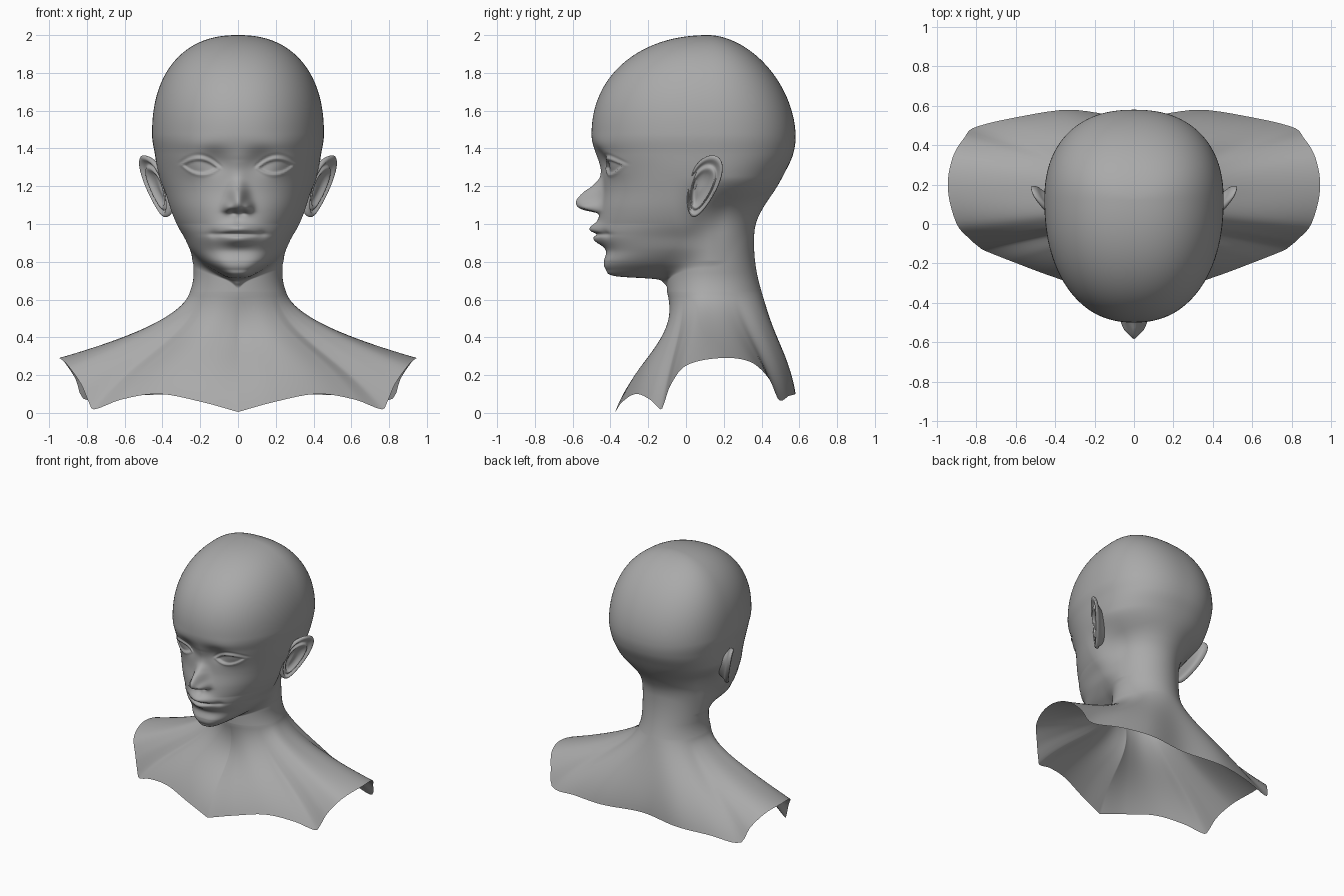
import bpy, bmesh
from math import sin, cos, pi, exp, tanh, radians

if "Cube" in bpy.data.objects:
    bpy.data.objects.remove(bpy.data.objects["Cube"], do_unlink=True)

AXIS_Y = 0.12      # vertical axis shared by skull and neck
COLUMNS = 220
DOME_RINGS = 64
RINGS_PER_KEY = 12
BUST_RINGS = 28

clay = bpy.data.materials.new("clay grey")
clay.use_nodes = True
clay.diffuse_color = (0.4, 0.4, 0.4, 1)
clay.node_tree.nodes["Principled BSDF"].inputs["Base Color"].default_value = (0.4, 0.4, 0.4, 1)


def clamp(value, low=0.0, high=1.0):
    return max(low, min(high, value))


def ease(value):
    value = clamp(value)
    return value * value * (3 - 2 * value)


def curve(keys, t):
    """Smooth interpolation of rows (t, value, value, ...)."""
    if t <= keys[0][0]:
        return keys[0][1:]
    if t >= keys[-1][0]:
        return keys[-1][1:]
    i = next(k for k in range(len(keys) - 1) if t <= keys[k + 1][0])
    before, start, end, after = keys[max(i - 1, 0)], keys[i], keys[i + 1], keys[min(i + 2, len(keys) - 1)]
    span = end[0] - start[0]
    s = (t - start[0]) / span
    result = []
    for p, a, b, q in zip(before[1:], start[1:], end[1:], after[1:]):
        m = (b - p) / (end[0] - before[0]) * span
        n = (q - a) / (after[0] - start[0]) * span
        result.append(a + s * m + s * s * (3 * (b - a) - 2 * m - n) + s ** 3 * (2 * (a - b) + m + n))
    return result


def bump(x, z, centre_x, centre_z, size_x, size_z):
    return exp(-(((x - centre_x) / size_x) ** 2 + ((z - centre_z) / size_z) ** 2) / 2)


# Face and jaw below the dome: height, half width, depth to the face, depth to the back
SKULL = [
    (1.6, .447, .605, .44), (1.47, .455, .62, .46), (1.37, .44, .597, .447), (1.28, .425, .565, .407),
    (1.18, .4, .56, .35), (1.08, .37, .575, .27), (1, .335, .58, .2),
    (.93, .29, .575, .15), (.86, .25, .54, .12), (.8, .195, .555, .1),
    (.76, .14, .545, .08), (.725, .08, .5, .05), (.707, .05, .27, .03),
    (.68, .02, .2, .02), (.64, 0, .08, 0),
]
SKULL = [(index - 1, *row) for index, row in enumerate(SKULL)]

# Nose ridge: height, projection, half width
NOSE = [(1.04, 0, .04), (1.058, .015, .04), (1.075, .09, .038), (1.1, .127, .036),
        (1.13, .131, .034), (1.17, .1, .032), (1.2, .058, .031), (1.25, .015, .03), (1.34, 0, .035)]

# Bust edge: angle, edge point, then the flow of each column as fractions
EDGE = [
    (0, 0, -.375, .005, -.3, .5, .58, .5), (14, .2, -.335, .06, -.2, .49, .57, .5),
    (30, .42, -.265, .1, -.07, .44, .57, .5), (46, .62, -.19, .07, 0, .39, .58, .51),
    (57, .765, -.132, .018, .03, .36, .58, .52), (60, .785, -.118, .045, .04, .35, .57, .52),
    (68, .83, -.08, .15, .05, .33, .52, .55),
    (78, .9, 0, .25, .05, .31, .45, .6), (92, .945, .18, .29, .04, .31, .37, .64),
    (106, .92, .34, .27, .04, .31, .4, .62), (118, .86, .44, .18, .05, .3, .5, .56),
    (127, .81, .49, .07, .08, .3, .61, .52), (142, .58, .545, .09, .15, .3, .74, .55),
    (156, .33, .58, .1, .25, .32, .85, .6), (180, 0, .54, .11, .35, .33, .93, .67),
    (204, -.33, .58, .1, .25, .32, .85, .6),
]


def oval(side, front, width, depth, power):
    width, depth = max(width, 1e-6), max(depth, 1e-6)
    return ((abs(side) / width) ** power + (abs(front) / depth) ** power) ** (-1 / power)


def dome(h):
    """Rounded crown: section at height fraction h."""
    sizes = [size * max(1 - h ** power, 0) ** (1 / power)
             for size, power in ((0.455, 2.3), (0.62, 2.15), (0.46, 1.8))]
    return (1.47 + 0.53 * h, *sizes)


def radius(angle, z, width, face, back):
    """Skull and neck outlines blended into one."""
    side, front = sin(angle), cos(angle)
    # The jaw narrows into the neck behind its corner
    behind = ease((abs(angle) - 1.05) / 0.9) * ease((1.25 - z) / 0.3)
    width += (min(width, 0.2) - width) * behind
    if front > 0:
        head = oval(side, front, width, face, 2.2 + 0.8 * clamp((1 - z) / 0.25))
    else:
        head = oval(side, front, width, back, 2 + 0.3 * ease((z - 1.08) / 0.3))
    if z > 1.3:
        return head
    neck_width = 0.235 + 2 * max(0, 0.74 - z) ** 2
    neck_depth = 0.22 if front > 0 else 0.24 + 0.6 * (z - 0.9) ** 2
    neck = oval(side, front, neck_width, neck_depth, 2)
    blend = 0.08
    overlap = max(blend - abs(head - neck), 0) / blend
    return max(head, neck) + overlap * overlap * blend / 4


def face_relief(x, z):
    """Forward offset of the facial features."""
    x = abs(x)
    # Nose, nostril wings and openings
    height, half = curve(NOSE, z)
    relief = height * exp(-(x / half) ** 2 / 2)
    relief += 0.04 * bump(x, z, .052, 1.088, .018, .019)
    relief -= 0.02 * bump(x, z, .028, 1.062, .014, .01)
    # Brow, eye socket and eyeball
    relief += 0.006 * bump(x, z, .2, 1.42, .09, .03)
    relief -= 0.034 * bump(x, z, .125, 1.33, .055, .045)
    relief += 0.02 * bump(x, z, .2, 1.305, .07, .04)
    # Almond eye opening, lid rim and lid crease
    dx = x - 0.2
    dz = z - 1.303 - 0.08 * dx
    almond = (dx / 0.088) ** 2 + abs(dz) / 0.034
    relief -= 0.005 * (1 + tanh((1 - almond) / 0.1))
    relief += 0.005 * exp(-((almond - 1.25) / 0.25) ** 2)
    relief -= 0.006 * exp(-((almond - 1.8) / 0.25) ** 2) * clamp(dz / 0.02)
    # Lips, mouth line and philtrum
    relief += 0.012 * bump(x, z, 0, .95, .1, .06)
    relief += 0.04 * bump(x, z, 0, .976, .06, .022)
    relief += 0.028 * bump(x, z, 0, .914, .05, .02)
    relief -= 0.022 * bump(x, z, 0, .946, .08, .007)
    relief -= 0.01 * bump(x, z, .13, .948, .02, .015)
    relief -= 0.006 * bump(x, z, 0, 1.02, .014, .02)
    return relief


def finish(name, rings):
    """Skin closed rings into a smooth object."""
    bm = bmesh.new()
    loops = [[bm.verts.new(point) for point in ring] for ring in rings]
    for upper, lower in zip(loops, loops[1:]):
        for i in range(len(upper)):
            bm.faces.new((upper[i - 1], upper[i], lower[i], lower[i - 1]))
    bmesh.ops.remove_doubles(bm, verts=bm.verts, dist=1e-5)
    bmesh.ops.recalc_face_normals(bm, faces=bm.faces)
    mesh = bpy.data.meshes.new(name)
    bm.to_mesh(mesh)
    bm.free()
    mesh.materials.append(clay)
    mesh.shade_smooth()
    bpy.context.collection.objects.link(bpy.data.objects.new(name, mesh))


# Columns gather towards the face, where the detail is
angles = []
for i in range(COLUMNS):
    u = 2 * i / COLUMNS - 1
    angles.append(pi * (0.4 * u + 0.6 * u ** 3))

# Head and neck rings from the crown down
sections = [dome(cos(pi / 2 * i / DOME_RINGS)) for i in range(DOME_RINGS)]
sections += [curve(SKULL, i / RINGS_PER_KEY) for i in range((len(SKULL) - 2) * RINGS_PER_KEY + 1)]
rings = []
for z, width, face, back in sections:
    ring = []
    for angle in angles:
        r = radius(angle, z, width, face, back)
        x, y = r * sin(angle), AXIS_Y - r * cos(angle)
        if 0.8 < z < 1.55 and y < -0.1:
            y -= face_relief(x, z) * clamp((-y - 0.1) / 0.15)
        ring.append((x, y, z))
    rings.append(ring)

# Shoulders and chest flow from the neck ring to the open edge
flows = []
for angle, start in zip(angles, rings[-1]):
    ex, ey, ez, pull_a, drop_a, pull_b, drop_b = curve(EDGE, abs(angle) / radians(1))
    end = (ex if angle > 0 else -ex, ey, ez)

    def between(pull, drop):
        return [a + (b - a) * f for a, b, f in zip(start, end, (pull, pull, drop))]
    flows.append((start, between(pull_a, drop_a), between(pull_b, drop_b), end))
for step in range(1, BUST_RINGS + 1):
    t = step / BUST_RINGS
    s = 1 - t
    rings.append([tuple(s ** 3 * a + 3 * s * s * t * b + 3 * s * t * t * c + t ** 3 * d
                        for a, b, c, d in zip(*flow)) for flow in flows])
finish("head_and_shoulders", rings)

# Ear section from the hollow over the rim to the back: reach, outward offset
EAR = [(0, 0, -.018), (1, .3, -.02), (2, .48, -.012), (3, .64, .006), (4, .76, -.006), (5, .9, .012),
       (6, 1, .004), (7, .96, -.018), (8, .8, -.035), (9, .6, -.08)]


def ear_point(side, reach, offset, angle):
    inner = 1 - min(reach, 1)
    dz = reach * 0.163 * sin(angle) - 0.03 * inner
    dy = reach * (0.08 + 0.022 * sin(angle)) * cos(angle) + 0.3 * dz - 0.015 * inner
    sink = 0.022 * reach * max(0, -cos(angle))
    x = 0.442 + 0.5 * dy + 0.2 * dz + offset - sink
    return (side * x, 0.09 + dy, 1.2 + dz)


for side, name in ((1, "left_ear"), (-1, "right_ear")):
    ear_rings = []
    for step in range((len(EAR) - 1) * 4 + 1):
        reach, offset = curve(EAR, step / 4)
        ear_rings.append([ear_point(side, reach, offset, 2 * pi * i / 56) for i in range(56)])
    finish(name, ear_rings)
